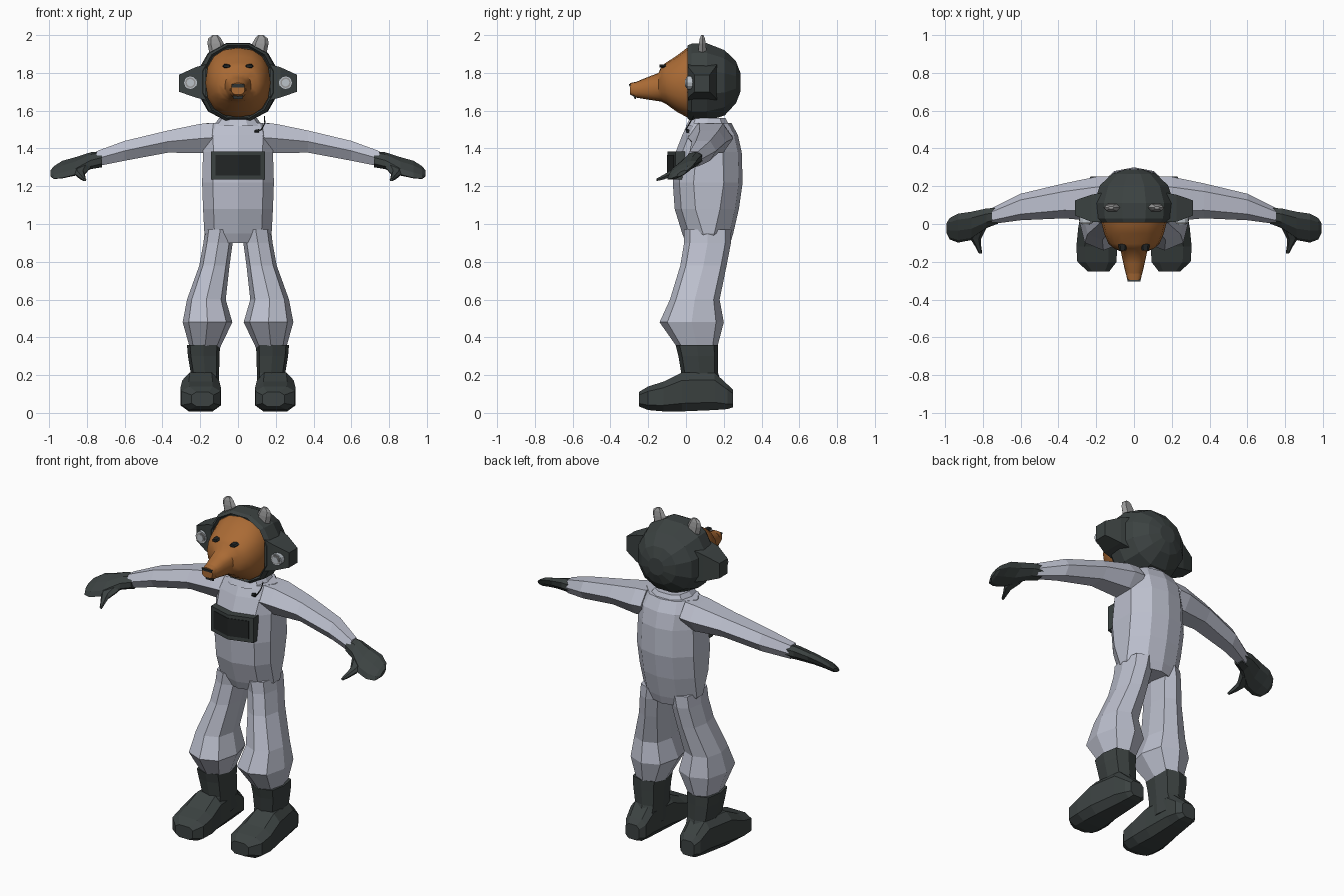
import bpy, bmesh, math
from mathutils import Vector


def material(name, rgb):
    m = bpy.data.materials.new(name)
    m.diffuse_color = (*rgb, 1)
    return m


SUIT = material("suit_grey", (0.50, 0.52, 0.61))
DARK = material("dark_rubber", (0.045, 0.055, 0.054))
BLACK = material("black", (0.016, 0.019, 0.019))
FUR = material("brown_fur", (0.40, 0.145, 0.035))
EAR = material("ear_grey", (0.31, 0.31, 0.31))
LIGHT = material("pale_metal", (0.5, 0.54, 0.58))


def ring(axis, pos, a0, a1, b0, b1, n=8, p=0.8, off=0.0):
    """Rounded polygon filling the given bounds, across the chosen axis."""
    uv = []
    for i in range(n):
        t = off + 2 * math.pi * i / n
        c, s = math.cos(t), math.sin(t)
        uv.append((math.copysign(abs(c) ** p, c), math.copysign(abs(s) ** p, s)))
    mu = max(abs(u) for u, v in uv)
    mv = max(abs(v) for u, v in uv)
    pts = []
    for u, v in uv:
        a = (a0 + a1) / 2 + u / mu * (a1 - a0) / 2
        b = (b0 + b1) / 2 + v / mv * (b1 - b0) / 2
        pts.append({"x": (pos, a, b), "y": (a, pos, b), "z": (a, b, pos)}[axis])
    return pts


def loft(name, rings, mat, mirror=False):
    """Skin a closed surface through rings of equal length."""
    bm = bmesh.new()
    vs = [[bm.verts.new(p) for p in r] for r in rings]
    n = len(vs[0])
    for r, s in zip(vs, vs[1:]):
        for i in range(n):
            j = (i + 1) % n
            bm.faces.new((r[i], r[j], s[j], s[i]))
    bm.faces.new(vs[0])
    bm.faces.new(vs[-1])
    bmesh.ops.recalc_face_normals(bm, faces=bm.faces)
    me = bpy.data.meshes.new(name)
    bm.to_mesh(me)
    bm.free()
    ob = bpy.data.objects.new(name, me)
    bpy.context.collection.objects.link(ob)
    me.materials.append(mat)
    if mirror:
        ob.modifiers.new("mirror", "MIRROR").use_mirror_merge = False
    return ob


def rings(axis, rows, **kw):
    return [ring(axis, *row, **kw) for row in rows]


# Torso: ridged down the middle of chest and back
def torso_ring(z, w, front, back):
    half = [(0.70 * w, front + 0.035), (w, front + 0.11), (w, back - 0.10), (0.55 * w, back - 0.02)]
    pts = [(0, front)] + half + [(0, back)] + [(-x, y) for x, y in reversed(half)]
    return [(x, y, z) for x, y in pts]


loft("torso", [torso_ring(*r) for r in (
    (0.90, 0.15, 0.0, 0.235), (0.95, 0.178, -0.02, 0.25), (1.08, 0.185, -0.06, 0.28),
    (1.22, 0.19, -0.07, 0.30), (1.38, 0.185, -0.055, 0.295), (1.47, 0.19, -0.02, 0.275),
    (1.535, 0.165, 0.01, 0.24))], SUIT)
loft("collar", rings("z", [(1.52, -0.13, 0.13, 0.0, 0.23), (1.56, -0.10, 0.10, 0.02, 0.21)], n=10), SUIT)

# Trouser legs with a bulge over the boot
loft("leg", rings("z", [
    (0.97, 0.012, 0.175, -0.01, 0.24), (0.90, 0.028, 0.183, -0.01, 0.238),
    (0.78, 0.045, 0.205, -0.03, 0.215), (0.60, 0.065, 0.27, -0.085, 0.178),
    (0.48, 0.03, 0.293, -0.14, 0.20), (0.345, 0.095, 0.255, -0.045, 0.165)]), SUIT, True)

# Boots: shaft and foot
loft("boot_shaft", rings("z", [
    (0.36, 0.095, 0.27, -0.055, 0.17), (0.30, 0.098, 0.265, -0.04, 0.17),
    (0.21, 0.10, 0.25, -0.025, 0.17), (0.10, 0.10, 0.26, -0.05, 0.21)], p=0.6), DARK, True)
loft("boot_foot", rings("y", [
    (-0.25, 0.13, 0.245, 0.035, 0.11), (-0.20, 0.092, 0.30, 0.015, 0.14),
    (-0.12, 0.09, 0.305, 0.008, 0.165), (-0.02, 0.10, 0.295, 0.008, 0.215),
    (0.15, 0.11, 0.265, 0.015, 0.215), (0.22, 0.115, 0.25, 0.02, 0.15),
    (0.25, 0.14, 0.23, 0.03, 0.12)], p=0.6, off=math.pi / 8), DARK, True)

# Sleeves
loft("arm", rings("x", [
    (0.13, 0.01, 0.25, 1.38, 1.535), (0.20, 0.015, 0.25, 1.375, 1.53),
    (0.37, 0.03, 0.215, 1.378, 1.495), (0.60, 0.02, 0.16, 1.335, 1.44),
    (0.75, 0.0, 0.085, 1.305, 1.385)], n=6, p=0.9), SUIT, True)


# Gloves: flat mitten tilted forward
def hand_ring(x, y, z, w, t, n=8):
    d, up = Vector((0, -0.87, -0.5)), Vector((0, -0.5, 0.87))
    return [Vector((x, y, z)) + d * w * math.cos(2 * math.pi * i / n) + up * t * math.sin(2 * math.pi * i / n)
            for i in range(n)]


loft("glove", [hand_ring(*r) for r in (
    (0.72, 0.045, 1.343, 0.047, 0.042), (0.78, 0.03, 1.335, 0.060, 0.038),
    (0.86, -0.01, 1.305, 0.086, 0.030), (0.93, -0.022, 1.288, 0.088, 0.025),
    (0.975, -0.025, 1.272, 0.065, 0.018), (0.992, -0.022, 1.268, 0.03, 0.010))], DARK, True)
loft("thumb", rings("y", [
    (-0.02, 0.78, 0.87, 1.275, 1.325), (-0.08, 0.81, 0.865, 1.25, 1.285),
    (-0.12, 0.808, 0.84, 1.235, 1.26), (-0.157, 0.803, 0.82, 1.227, 1.24)], n=6), DARK, True)

# Helmet shell, open side filled by the face
loft("helmet", rings("y", [
    (0.025, -0.178, 0.178, 1.565, 1.935), (0.008, -0.186, 0.186, 1.558, 1.945),
    (0.03, -0.205, 0.205, 1.545, 1.955), (0.11, -0.212, 0.212, 1.545, 1.957),
    (0.205, -0.18, 0.18, 1.575, 1.92), (0.265, -0.115, 0.115, 1.64, 1.86),
    (0.288, -0.05, 0.05, 1.70, 1.80)], n=12, p=0.92, off=math.pi / 12), DARK)

# Ear cups with front lamps
loft("ear_cup", rings("x", [
    (0.17, 0.01, 0.165, 1.655, 1.845), (0.225, 0.012, 0.155, 1.67, 1.83),
    (0.312, 0.045, 0.125, 1.70, 1.79)], n=4, off=math.pi / 4), DARK, True)
for name, r, y, mat in (("lamp_rim", 0.036, 0.004, LIGHT), ("lamp_groove", 0.028, 0.0, EAR),
                        ("lamp_lens", 0.020, -0.004, LIGHT)):
    loft(name, rings("y", [(y, 0.252 - r, 0.252 + r, 1.748 - r, 1.748 + r),
                           (0.06, 0.252 - r, 0.252 + r, 1.748 - r, 1.748 + r)], n=12, p=1), mat, True)

# Small ears on top
loft("ear", rings("z", [
    (1.90, 0.065, 0.15, 0.065, 0.11), (1.955, 0.075, 0.162, 0.068, 0.105),
    (1.982, 0.09, 0.158, 0.073, 0.10), (2.0, 0.107, 0.135, 0.08, 0.093)], n=6), EAR, True)

# Bear face and snout
face = loft("face", rings("y", [
    (0.04, -0.172, 0.172, 1.565, 1.935), (0.005, -0.172, 0.172, 1.565, 1.932),
    (-0.05, -0.158, 0.158, 1.595, 1.89), (-0.105, -0.135, 0.135, 1.635, 1.855),
    (-0.13, -0.105, 0.105, 1.648, 1.835), (-0.145, -0.07, 0.07, 1.65, 1.80),
    (-0.21, -0.056, 0.056, 1.66, 1.775), (-0.27, -0.042, 0.042, 1.67, 1.75)],
    n=16, p=0.85), FUR)
snout = loft("snout_tip", rings("y", [
    (-0.262, -0.043, 0.043, 1.668, 1.753), (-0.296, -0.035, 0.035, 1.685, 1.746)], n=16, p=0.7), FUR)
for ob in (face, snout):
    bpy.ops.object.select_all(action="DESELECT")
    ob.select_set(True)
    bpy.context.view_layer.objects.active = ob
    bpy.ops.object.shade_smooth_by_angle(angle=math.radians(50))

# Nose plate slopes back below the tip
loft("nose", [[(-0.034, -0.303, 1.74), (0.034, -0.303, 1.74), (0.024, -0.272, 1.662), (-0.024, -0.272, 1.662)],
              [(-0.034, -0.294, 1.74), (0.034, -0.294, 1.74), (0.024, -0.263, 1.662), (-0.024, -0.263, 1.662)]], DARK)
loft("eye", rings("y", [(-0.141, 0.042, 0.078, 1.828, 1.843), (-0.105, 0.036, 0.084, 1.826, 1.846)], n=6), BLACK, True)


# Chest panel and its screen, bent along the middle
def bent_plate(name, w, z0, z1, front, back, mat):
    outline = [(-w, back), (-w, front + 0.3 * w), (0, front), (w, front + 0.3 * w), (w, back), (0, back)]
    if back < -0.05:  # thin plate follows the bend
        outline = [(-w, back + 0.3 * w), (-w, front + 0.3 * w), (0, front),
                   (w, front + 0.3 * w), (w, back + 0.3 * w), (0, back)]
    loft(name, [[(x, y, z) for x, y in outline] for z in (z0, z1)], mat)


bent_plate("chest_panel", 0.142, 1.235, 1.385, -0.098, -0.005, DARK)
bent_plate("panel_screen", 0.118, 1.258, 1.365, -0.101, -0.094, BLACK)

# Microphone on a thin boom
cu = bpy.data.curves.new("microphone_boom", "CURVE")
cu.dimensions = "3D"
cu.bevel_depth = 0.003
cu.bevel_resolution = 0
sp = cu.splines.new("POLY")
path = [(0.14, 0.04, 1.57), (0.142, 0.02, 1.535), (0.125, 0.0, 1.50), (0.10, 0.01, 1.492)]
sp.points.add(len(path) - 1)
for pt, co in zip(sp.points, path):
    pt.co = (*co, 1)
cu.materials.append(BLACK)
bpy.context.collection.objects.link(bpy.data.objects.new("microphone_boom", cu))
loft("microphone", rings("x", [(0.088, 0.003, 0.017, 1.484, 1.498), (0.112, -0.002, 0.018, 1.483, 1.503)], n=6), BLACK)
